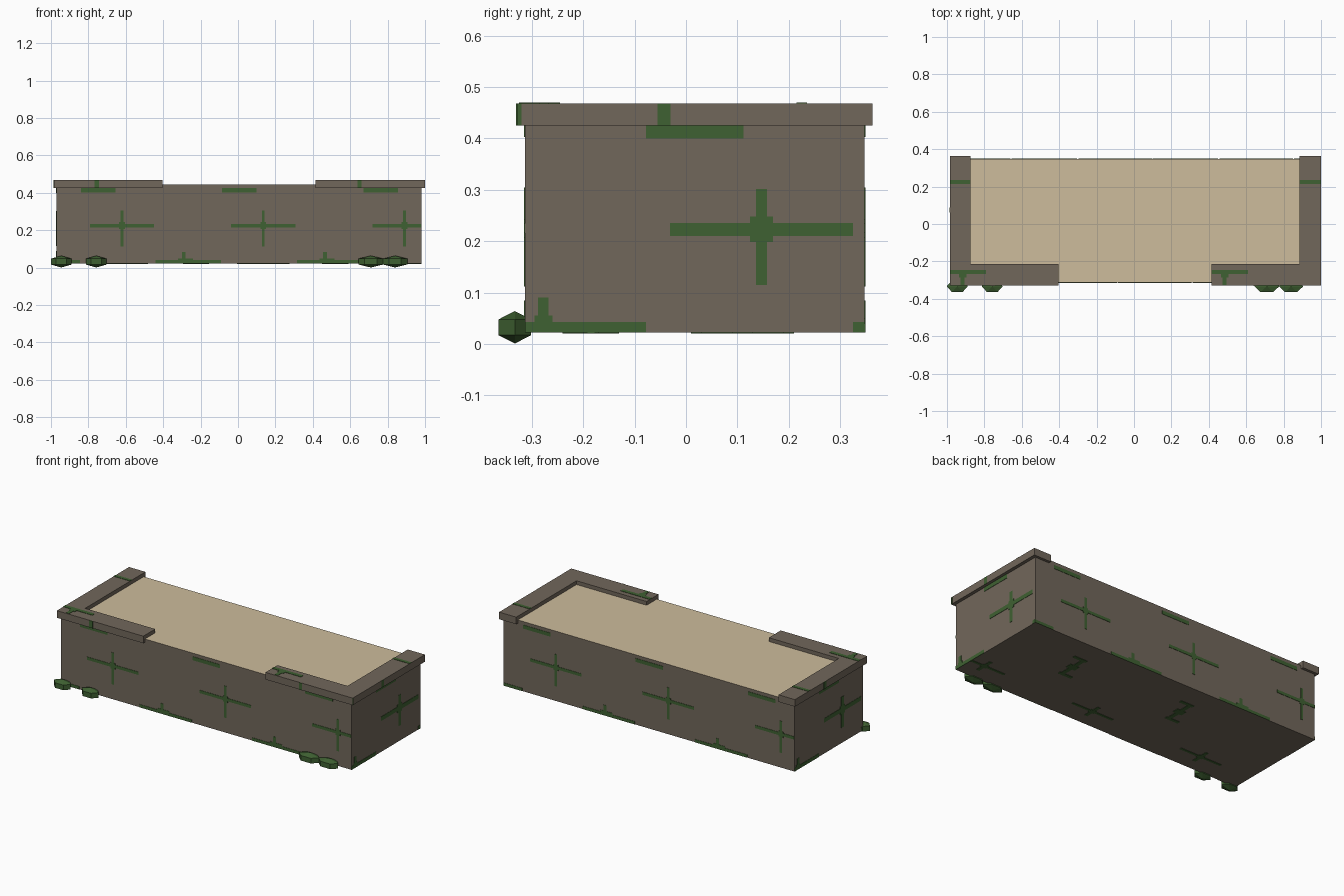
import bpy, bmesh
from math import pi, sin, cos

if "Cube" in bpy.data.objects:
    bpy.data.objects.remove(bpy.data.objects["Cube"])


def material(name, srgb):
    colour = [(c / 255) ** 2.2 for c in srgb] + [1]
    mat = bpy.data.materials.new(name)
    mat.use_nodes = True
    mat.diffuse_color = colour
    mat.node_tree.nodes["Principled BSDF"].inputs["Base Color"].default_value = colour
    return mat


STONE = material("stone brown", (113, 103, 91))
SAND = material("sand tan", (204, 187, 155))
MOSS = material("moss green", (65, 97, 53))

# Body extents and the half-turn centre shared by opposite sides
X0, X1, Y0, Y1, Z0, Z1 = -0.97, 0.98, -0.313, 0.347, 0.022, 0.445
LIP0, LIP1 = 0.425, 0.468
T = 0.002


def finish(bm, name, *mats):
    bmesh.ops.recalc_face_normals(bm, faces=bm.faces)
    mesh = bpy.data.meshes.new(name)
    bm.to_mesh(mesh)
    bm.free()
    for mat in mats:
        mesh.materials.append(mat)
    obj = bpy.data.objects.new(name, mesh)
    bpy.context.collection.objects.link(obj)
    return obj


def add_box(bm, xs, ys, zs):
    verts = bmesh.ops.create_cube(bm, size=1)["verts"]
    for v in verts:
        for i, (a, b) in enumerate((xs, ys, zs)):
            v.co[i] = a if v.co[i] < 0 else b


def half_turn(obj, name):
    """Linked copy on the opposite side of the body."""
    twin = bpy.data.objects.new(name, obj.data)
    twin.rotation_euler.z = pi
    twin.location = (X0 + X1, Y0 + Y1, 0)
    bpy.context.collection.objects.link(twin)


# Body, with a sand top
bm = bmesh.new()
add_box(bm, (X0, X1), (Y0, Y1), (Z0, Z1))
bm.normal_update()
for f in bm.faces:
    f.material_index = int(f.normal.z > 0.5)
finish(bm, "body", STONE, SAND)


# L-shaped rims around each end
def rim(name, outer, inner, arm_end):
    outline = [(outer, 0.363), (outer, -0.329), (arm_end, -0.329),
               (arm_end, -0.215), (inner, -0.215), (inner, 0.363)]
    bm = bmesh.new()
    face = bm.faces.new([bm.verts.new((x, y, LIP0)) for x, y in outline])
    up = bmesh.ops.extrude_face_region(bm, geom=[face])["geom"]
    for v in up:
        if isinstance(v, bmesh.types.BMVert):
            v.co.z = LIP1
    finish(bm, name, STONE)


rim("right_rim", -0.985, -0.875, -0.405)
rim("left_rim", 1.0, 0.885, 0.415)


# Moss: rectangles in a side's own (u, v), clipped to that side
def cross(u, v, w, thick, low, high, spike):
    return [(u - w, u + w, v - thick / 2, v + thick / 2),
            (u - spike / 2, u + spike / 2, low, high),
            (u - spike, u + spike, v - thick, v + thick)]


def moss(name, rects, place, ulim, vlim):
    bm = bmesh.new()
    for u0, u1, v0, v1 in rects:
        u = max(u0, ulim[0]), min(u1, ulim[1])
        v = max(v0, vlim[0]), min(v1, vlim[1])
        if u[1] > u[0] and v[1] > v[0]:
            add_box(bm, *place(u, v))
    return finish(bm, name, MOSS)


def on_front(u, v):
    return u, (Y0 - T, Y0 + T), v


def on_end(u, v):
    return (X1 - T, X1 + T), u, v


def on_bottom(u, v):
    return u, v, (Z0 - T, Z0 + T)


def on_rim(u, v):
    return u, v, (LIP1 - T, LIP1 + T)


# Front and back moss repeat along the length
rects = []
for i in range(3):
    step = 0.755 * i
    rects += cross(-0.62 + step, 0.225, 0.172, 0.018, 0.112, 0.305, 0.016)
    rects.append((-0.84 + step, -0.655 + step, 0.403, LIP0))
    u = -1.045 + step
    rects += [(u - 0.15, u + 0.2, Z0, 0.04), (u - 0.03, u + 0.05, Z0, 0.05),
              (u - 0.01, u + 0.01, Z0, 0.085)]
side = moss("front_moss", rects, on_front, (X0, X1), (Z0, Z1))
half_turn(side, "back_moss")

# End moss
rects = cross(0.147, 0.223, 0.178, 0.025, 0.115, 0.302, 0.022)
rects += [(-0.078, 0.112, 0.4, LIP0), (-0.32, -0.078, Z0, 0.043),
          (-0.295, -0.26, Z0, 0.055), (-0.288, -0.268, Z0, 0.09),
          (0.325, 0.35, Z0, 0.043)]
end = moss("left_moss", rects, on_end, (Y0, Y1), (Z0, Z1))
half_turn(end, "right_moss")

# Underside moss
rects = []
for x in (0.89, 0.135, -0.62):
    rects += cross(x, -0.185, 0.14, 0.015, -0.24, -0.13, 0.02)
for x in (0.52, -0.225):
    rects += [(x - 0.012, x + 0.012, 0.01, 0.21), (x - 0.07, x + 0.02, 0.01, 0.03),
              (x - 0.02, x + 0.07, 0.19, 0.21), (x - 0.03, x + 0.03, 0.09, 0.13)]
moss("bottom_moss", rects, on_bottom, (X0, X1), (Y0, Y1))

# Moss on the rim tops
rects = [(-0.985, -0.875, 0.215, 0.235), (0.885, 1.0, 0.215, 0.235)]
for x in (-0.985, 0.415):
    rects += [(x, x + 0.195, -0.268, -0.245), (x + 0.05, x + 0.09, -0.285, -0.245),
              (x + 0.058, x + 0.08, -0.325, -0.245)]
moss("rim_top_moss", rects, on_rim, (-1, 1), (-0.4, 0.4))

# Moss on the rim edges
bm = bmesh.new()
for x, w in ((-0.755, 0.012), (0.65, 0.01)):
    add_box(bm, (x - w, x + w), (-0.329 - T, -0.329 + T), (LIP0, LIP1))
for y0, y1 in ((-0.055, -0.03), (-0.329, -0.32)):
    add_box(bm, (1.0 - T, 1.0 + T / 4), (y0, y1), (LIP0, LIP1))
add_box(bm, (-0.985 - T, -0.985 + T), (0.062, 0.087), (LIP0, LIP1))
finish(bm, "rim_edge_moss", MOSS)


# Six-sided shrubs with pointed caps along the front foot
def shrub(name, x, radius):
    bm = bmesh.new()
    y, mid = -0.333, 0.0325
    rings = [[bm.verts.new((x + radius * cos(k * pi / 3),
                            y + 0.0365 * sin(k * pi / 3), mid + dz))
              for k in range(6)] for dz in (-0.0155, 0.0155)]
    tips = [bm.verts.new((x, y, mid + dz)) for dz in (-0.0315, 0.0315)]
    for k in range(6):
        n = (k + 1) % 6
        bm.faces.new((rings[0][k], rings[0][n], rings[1][n], rings[1][k]))
        for ring, tip in zip(rings, tips):
            bm.faces.new((ring[k], ring[n], tip))
    finish(bm, name, MOSS)


for i, (x, r) in enumerate(((-0.945, 0.056), (-0.758, 0.056), (0.71, 0.067), (0.84, 0.065))):
    shrub(f"shrub_{i + 1}", x, r)
